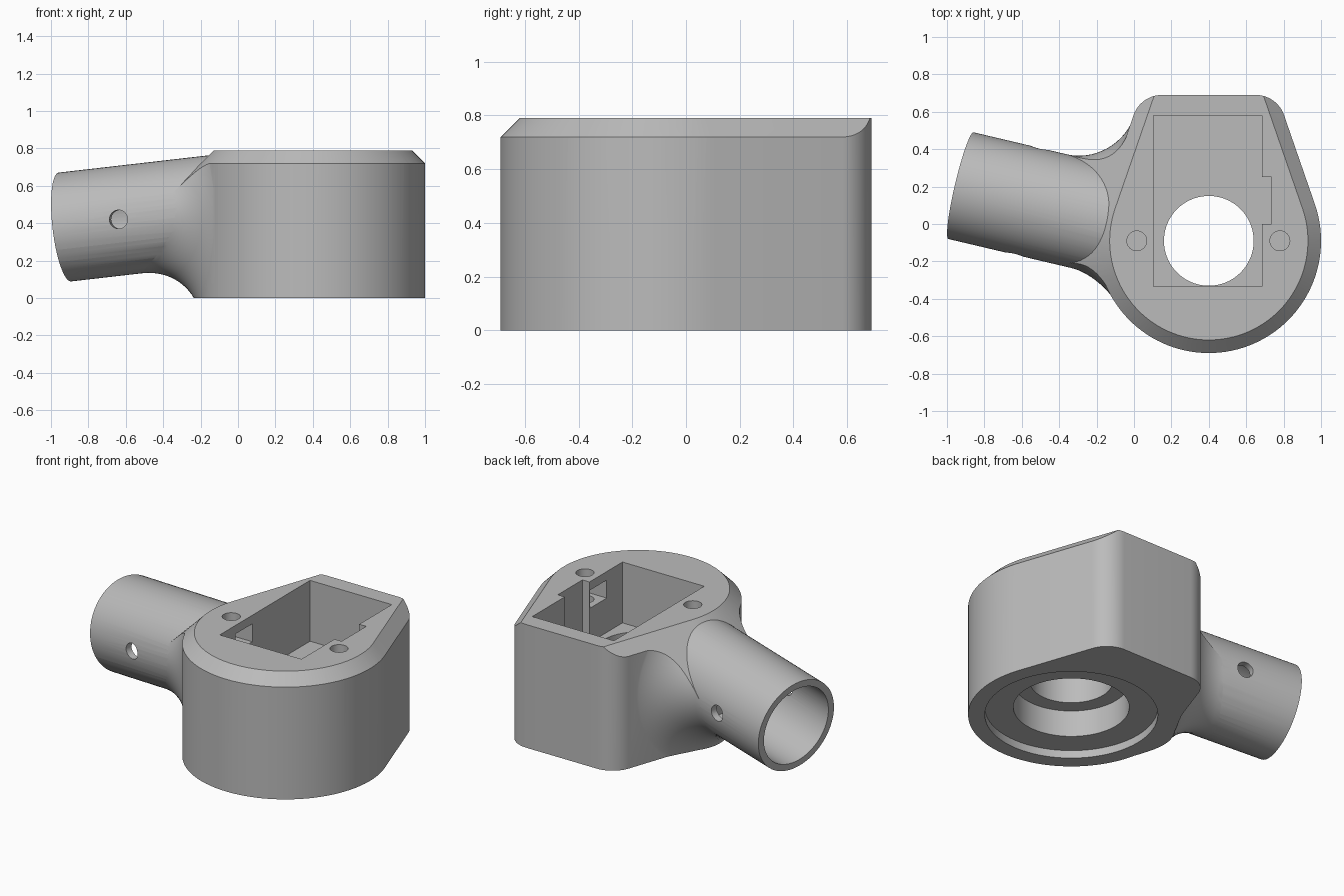
import bpy, bmesh, math
from mathutils import Vector, Matrix

if "Cube" in bpy.data.objects:
    bpy.data.objects.remove(bpy.data.objects["Cube"])

# One plain grey material
grey = bpy.data.materials.new("plain grey")
grey.use_nodes = True
colour = (0.5, 0.5, 0.5, 1)
grey.diffuse_color = colour
grey.node_tree.nodes["Principled BSDF"].inputs["Base Color"].default_value = colour

# Main dimensions
CX, CY, RAD = 0.4, -0.09, 0.6          # round front of the body
TOP, BACK, CHAMFER = 0.79, 0.69, 0.07
LEAN = math.radians(19.1)              # angle of the side wall normals
NX, NY = math.cos(LEAN), math.sin(LEAN)
TUBE_R, BORE_R, FILLET = 0.293, 0.25, 0.3
SEG = 72
END = Vector((-0.925, 0.205, 0.38))    # centre of the open tube end
AXIS = Vector((1, -0.236, 0.115)).normalized()
SIDE = Vector((-AXIS.y, AXIS.x, 0)).normalized()
UP = AXIS.cross(SIDE)


def loft(name, rings):
    """Closed solid skinned through rings of equal point count."""
    bm = bmesh.new()
    loops = [[bm.verts.new(p) for p in ring] for ring in rings]
    n = len(loops[0])
    for a, b in zip(loops, loops[1:]):
        for i in range(n):
            j = (i + 1) % n
            bm.faces.new((a[i], a[j], b[j], b[i]))
    bm.faces.new(loops[0])
    bm.faces.new(loops[-1])
    bmesh.ops.recalc_face_normals(bm, faces=bm.faces)
    mesh = bpy.data.meshes.new(name)
    bm.to_mesh(mesh)
    bm.free()
    mesh.materials.append(grey)
    obj = bpy.data.objects.new(name, mesh)
    bpy.context.scene.collection.objects.link(obj)
    return obj


def rod(name, a, b, r, seg=SEG):
    """Cylinder from point a to point b."""
    a, b = Vector(a), Vector(b)
    d = (b - a).normalized()
    s = Vector((-d.y, d.x, 0))
    s = s.normalized() if s.length > 1e-6 else Vector((1, 0, 0))
    u = d.cross(s)
    ang = [2 * math.pi * i / seg for i in range(seg)]
    return loft(name, [[p + r * (s * math.cos(t) + u * math.sin(t)) for t in ang]
                       for p in (a, b)])


def box(name, x0, x1, y0, y1, z0, z1):
    return loft(name, [[(x0, y0, z), (x1, y0, z), (x1, y1, z), (x0, y1, z)]
                       for z in (z0, z1)])


def combine(target, other, operation):
    """Apply a boolean and remove the helper."""
    other.hide_render = True
    mod = target.modifiers.new("cut", 'BOOLEAN')
    mod.operation, mod.object, mod.solver = operation, other, 'EXACT'
    bpy.ops.object.select_all(action='DESELECT')
    bpy.context.view_layer.objects.active = target
    target.select_set(True)
    bpy.ops.object.modifier_apply(modifier=mod.name)
    bpy.data.objects.remove(other)


def front_arc(r, n=72):
    """Arc round the front, from the left wall to the right wall."""
    a0, a1 = math.pi - LEAN, 2 * math.pi + LEAN
    return [(CX + r * math.cos(a0 + (a1 - a0) * i / n),
             CY + r * math.sin(a0 + (a1 - a0) * i / n)) for i in range(n + 1)]


def wall_x(r, y):
    return (r - NY * (y - CY)) / NX


# Body outline: round front, leaning sides, rounded back corners
corner = 0.16
ky = BACK - corner
kx = wall_x(RAD - corner, ky)
outline = front_arc(RAD)
turn = [LEAN + (math.pi / 2 - LEAN) * i / 12 for i in range(13)]
right = [(kx + corner * math.cos(t), ky + corner * math.sin(t)) for t in turn]
outline += [(CX + x, y) for x, y in right] + [(CX - x, y) for x, y in reversed(right)]
housing = loft("housing", [[(x, y, z) for x, y in outline] for z in (-0.2, 0.95)])


# Fillet flare between tube and body, one arc per direction round the tube
def flare_profile(u):
    p = END + TUBE_R * u
    c = Vector((CX, CY))
    o, d = p.xy - c, AXIS.xy
    A, B, C = d.dot(d), o.dot(d), o.dot(o) - RAD * RAD
    s = (-B - math.sqrt(B * B - A * C)) / A
    n = (o + d * s) / RAD
    flat = n.y > NY
    if flat:
        n = Vector((-NX, NY))
        s = (RAD - n.dot(o)) / n.dot(d)
    n = n.to_3d()
    hit = p + AXIS * s
    w = (u - AXIS * (u.dot(n) / AXIS.dot(n))).normalized()
    reach = FILLET / math.tan((-AXIS).angle(w) / 2)
    last = hit + w * reach
    gap = 0.004 + (0 if flat else (last.xy - c).length - RAD)
    pts = [END + AXIS * 0.2 + u * (TUBE_R - 0.03)]
    steps = 16
    for i in range(steps + 1):
        t = math.pi / 2 * i / steps
        q = hit + reach * (w * (1 - math.cos(t)) - AXIS * (1 - math.sin(t)))
        pts.append(q - n * gap * (i / steps) ** 2)
    pts.append(END + AXIS * 1.05 + u * 0.2)
    return pts


angles = [2 * math.pi * i / SEG for i in range(SEG)]
profiles = [flare_profile(SIDE * math.cos(t) + UP * math.sin(t)) for t in angles]
combine(housing, loft("flare", list(zip(*profiles))), 'UNION')


# Sloping envelope trims the base and the top and cuts the chamfer
def envelope(r, z, y=0.9):
    x = wall_x(r, y)
    return [(px, py, z) for px, py in front_arc(r) + [(CX + x, y), (CX - x, y)]]


combine(housing, loft("envelope", [envelope(RAD + TOP - CHAMFER, 0),
                                   envelope(RAD - CHAMFER, TOP)]), 'INTERSECT')

# Straight tube
combine(housing, rod("tube", END, END + AXIS * 1.0, TUBE_R), 'UNION')

# Tube bore and cross hole
pin = END + AXIS * 0.365
cutters = [
    rod("tube_bore", END - AXIS * 0.1, END + AXIS * 0.66, BORE_R),
    rod("cross_hole", pin - SIDE * 0.5, pin + SIDE * 0.5, 0.05, 32),
    # Rectangular pocket with side notch
    box("pocket", 0.105, 0.685, -0.335, 0.58, 0.4, 1),
    box("notch", 0.6, 0.735, 0.0, 0.25, 0.4, 1),
    # Stepped round opening in the base
    rod("base_recess", (CX, CY, -0.1), (CX, CY, 0.05), 0.503),
    rod("base_bore", (CX, CY, -0.1), (CX, CY, 0.22), 0.337),
    rod("shaft_hole", (CX, CY, -0.1), (CX, CY, 0.5), 0.24),
]
# Screw holes with nut slots opening into the pocket
for side, x, x0, x1 in (("right", 0.015, -0.07, 0.2), ("left", 0.78, 0.6, 0.865)):
    cutters.append(rod(side + "_screw_hole", (x, CY, 0.45), (x, CY, 1), 0.053, 32))
    cutters.append(box(side + "_nut_slot", x0, x1, CY - 0.085, CY + 0.085, 0.62, 0.735))
for cutter in cutters:
    combine(housing, cutter, 'DIFFERENCE')

bpy.ops.object.select_all(action='DESELECT')
housing.select_set(True)
bpy.context.view_layer.objects.active = housing
bpy.ops.object.shade_smooth_by_angle(angle=math.radians(25))
